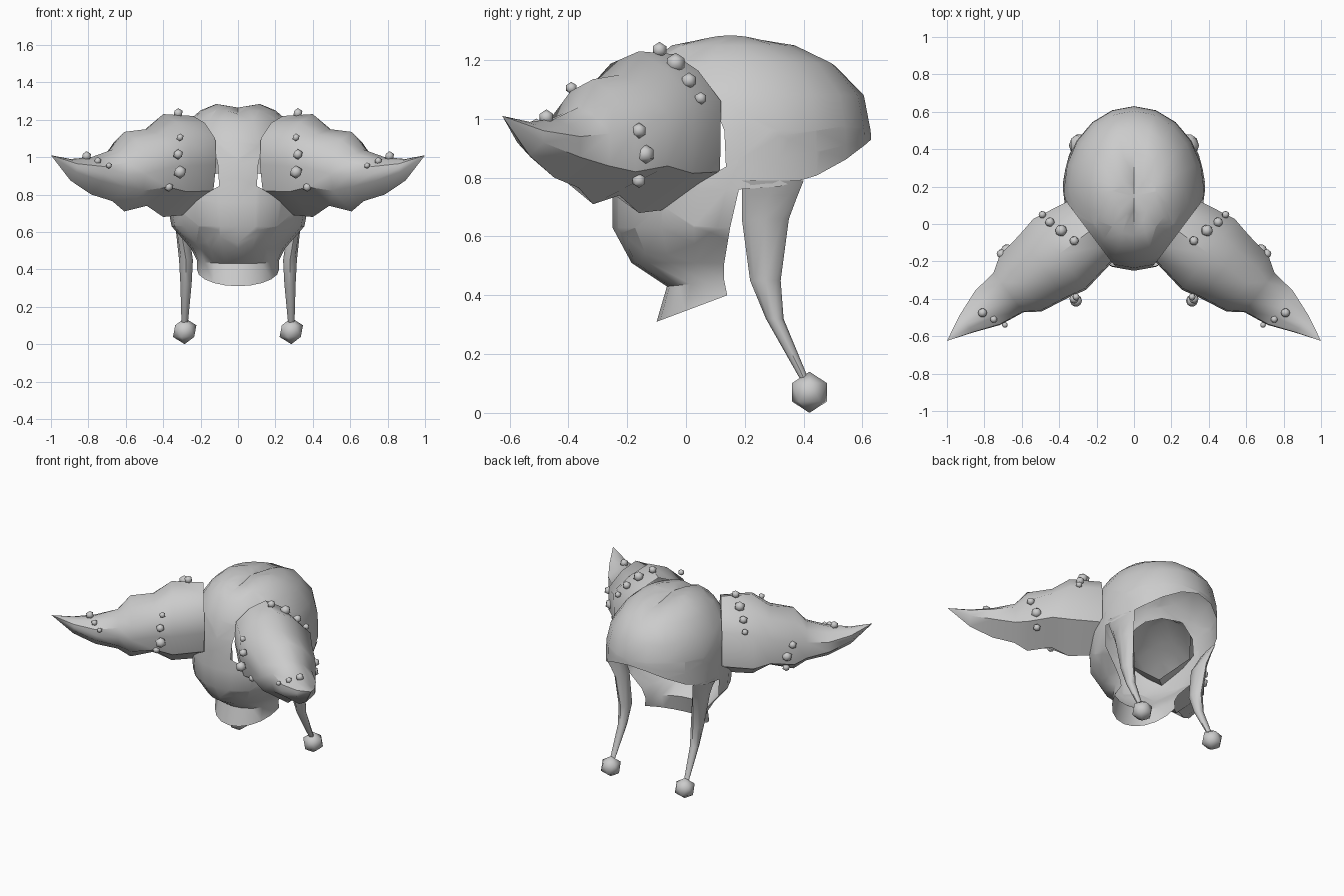
import bpy, bmesh
from math import sin, cos, pi, radians
from mathutils import Vector

if "Cube" in bpy.data.objects:
    bpy.data.objects.remove(bpy.data.objects["Cube"])


def finish(name, bm, angle=35, normals=True):
    if normals:
        bmesh.ops.recalc_face_normals(bm, faces=bm.faces)
    me = bpy.data.meshes.new(name)
    bm.to_mesh(me)
    bm.free()
    ob = bpy.data.objects.new(name, me)
    bpy.context.collection.objects.link(ob)
    bpy.ops.object.select_all(action='DESELECT')
    ob.select_set(True)
    bpy.context.view_layer.objects.active = ob
    bpy.ops.object.shade_smooth_by_angle(angle=radians(angle))
    return ob


def loft(bm, rings):
    rows = [[bm.verts.new(p) for p in r] for r in rings]
    n = len(rows[0])
    for a, b in zip(rows, rows[1:]):
        for i in range(n):
            j = (i + 1) % n
            bm.faces.new((a[i], a[j], b[j], b[i]))
    return rows


# horn frame: position along the horn s, across it t, height z
def horn_point(side, s, t, z):
    return Vector((side * (0.24 + 0.8 * s + 0.6 * t), -0.04 - 0.6 * s + 0.8 * t, z))


# hood shell: full dome rings, then a front guard from the same columns
N = 20
YC = 0.18


def ring_point(i, z, yf, yb, hx):
    a = 2 * pi * i / N
    c = cos(a)
    y = YC - c * ((YC - yf) if c > 0 else (yb - YC))
    return [hx * sin(a), y, z]


bm = bmesh.new()
dome = [(1.284, 0.05, 0.26, 0.12), (1.25, -0.06, 0.38, 0.20), (1.19, -0.14, 0.51, 0.27),
        (1.08, -0.205, 0.605, 0.345), (0.96, -0.235, 0.628, 0.375)]
rings = []
for k, d in enumerate(dome):
    r = [ring_point(i, *d) for i in range(N)]
    for i in (0, N // 2):            # central seam dip
        r[i][2] -= (0.025, 0.02, 0.012, 0, 0)[k]
    if k == 0:
        for p in r:                  # crown curves down to front and back
            p[2] -= 1.5 * (p[1] - 0.15) ** 2
    rings.append(r)
rim = []
for i in range(N):
    p = ring_point(i, 0.76, -0.25, 0.63, 0.38)
    c = cos(2 * pi * i / N)
    if c < 0:
        p[2] += 0.17 * abs(c) ** 2.4
    rim.append(p)
mid = [[(u + v) / 2 for u, v in zip(p, q)] for p, q in zip(rings[-1], rim)]
rows = loft(bm, rings + [mid, rim])
top = bm.verts.new((0, 0.15, 1.265))
for i in range(N):
    bm.faces.new((top, rows[0][(i + 1) % N], rows[0][i]))

# front guard: z, front y, side edge y, half width
q = N // 4
prev = [rows[-1][i % N] for i in range(-q, q + 1)]
guard = [(0.63, -0.25, 0.15, 0.355), (0.51, -0.185, 0.13, 0.25), (0.43, -0.065, 0.13, 0.22), (0.31, -0.10, 0.14, 0.22)]
for k, (z, yf, ye, hx) in enumerate(guard):
    cur = []
    for i in range(-q, q + 1):
        a = 2 * pi * i / N
        dz = (0, 0, 0.02, 0.09)[k] * (1 - cos(a))
        cur.append(bm.verts.new((hx * sin(a), ye - (ye - yf) * cos(a), z + dz)))
    for j in range(2 * q):
        bm.faces.new((prev[j], prev[j + 1], cur[j + 1], cur[j]))
    prev = cur
bmesh.ops.recalc_face_normals(bm, faces=bm.faces)

# hexagonal openings where the hollow horns join
for side in (1, -1):
    ax, ac = Vector((side * 0.8, -0.6, 0)), Vector((side * 0.6, 0.8, 0))
    up = Vector((0, 0, 1))
    planes = [(horn_point(side, 0, 0, 0.95), -ax)]
    for g in (1, -1):
        planes.append((horn_point(side, 0, 0, 1.21), ac * g * 0.15 + up * 0.2))
        planes.append((horn_point(side, 0, 0, 0.705), ac * g * 0.12 - up * 0.2))
    for co, no in planes:
        fs = [f for f in bm.faces if f.calc_center_median().x * side > 0]
        geom = list({v for f in fs for v in f.verts}) + list({e for f in fs for e in f.edges}) + fs
        bmesh.ops.bisect_plane(bm, geom=geom, plane_co=co, plane_no=no)
    kill = [f for f in bm.faces
            if all((f.calc_center_median() - co).dot(no) < 0 for co, no in planes)]
    bmesh.ops.delete(bm, geom=kill, context='FACES')
finish("hood_shell", bm, 40, False)

# horn sections: s, half width, top, bottom, outer upper, inner upper, lower side
horn = [(0.0, 0.205, 1.22, 0.695, 1.06, 1.10, 0.82), (0.2, 0.24, 1.23, 0.68, 1.05, 1.09, 0.815),
        (0.31, 0.215, 1.15, 0.74, 1.01, 1.05, 0.84), (0.46, 0.19, 1.135, 0.71, 0.97, 1.0, 0.82),
        (0.54, 0.135, 1.04, 0.765, 0.95, 0.97, 0.84), (0.68, 0.115, 1.0, 0.80, 0.94, 0.95, 0.87),
        (0.82, 0.06, 0.99, 0.875, 0.96, 0.965, 0.92)]
# studs along the horns: x, y, z, radius
studs = [(.32, -.09, 1.235, .027), (.39, -.035, 1.19, .035), (.45, .01, 1.13, .028), (.49, .05, 1.07, .022),
         (.71, -.16, .96, .027), (.68, -.14, .88, .035), (.66, -.16, .79, .025),
         (.81, -.475, 1.005, .027), (.75, -.51, .98, .021), (.69, -.54, .955, .017),
         (.31, -.39, 1.105, .021), (.32, -.40, 1.015, .028), (.31, -.41, .92, .036), (.37, -.37, .84, .025)]
# strap sections: z, x, y, half depth, half thickness, skew following the rim
strap = [(0.79, 0.355, 0.295, 0.105, 0.012, 0.22), (0.74, 0.335, 0.285, 0.095, 0.02, 0.2),
         (0.66, 0.305, 0.27, 0.08, 0.033, 0.1), (0.45, 0.278, 0.27, 0.052, 0.037, 0),
         (0.32, 0.278, 0.302, 0.03, 0.03, 0), (0.11, 0.285, 0.405, 0.014, 0.017, 0)]


def ball(bm, pos, r):
    g = bmesh.ops.create_icosphere(bm, subdivisions=1, radius=r)
    bmesh.ops.translate(bm, verts=g['verts'], vec=pos)


for side, tag in ((1, "right"), (-1, "left")):
    bm = bmesh.new()
    rings = []
    for s, w, zt, zb, zo, zi, zl in horn:
        prof = [(0, zt), (w * .5, zt - (zt - zo) * .35), (w * .97, zo), (w * .95, zl),
                (0, zb), (-w * .88, zl), (-w, (zi + zl) / 2), (-w * .96, zi), (-w * .5, zt - (zt - zi) * .3)]
        rings.append([horn_point(side, s, t, z) for t, z in prof])
    rows = loft(bm, rings)
    tip = bm.verts.new((side * 1.0, -0.625, 1.01))
    for i in range(9):
        bm.faces.new((rows[-1][i], rows[-1][(i + 1) % 9], tip))
    finish("horn_" + tag, bm, 45)

    bm = bmesh.new()
    for x, y, z, r in studs:
        ball(bm, (side * x, y, z), r)
    finish("horn_studs_" + tag, bm, 45)

    bm = bmesh.new()
    rows = loft(bm, [[(side * (x + rx * sin(a) - k * ry * cos(a)), y + ry * cos(a), z)
                      for a in (i * pi / 4 for i in range(8))] for z, x, y, ry, rx, k in strap])
    bm.faces.new(rows[-1])
    finish("strap_" + tag, bm, 50)

    bm = bmesh.new()
    ball(bm, (side * 0.285, 0.42, 0.07), 0.07)
    finish("strap_ball_" + tag, bm, 45)
